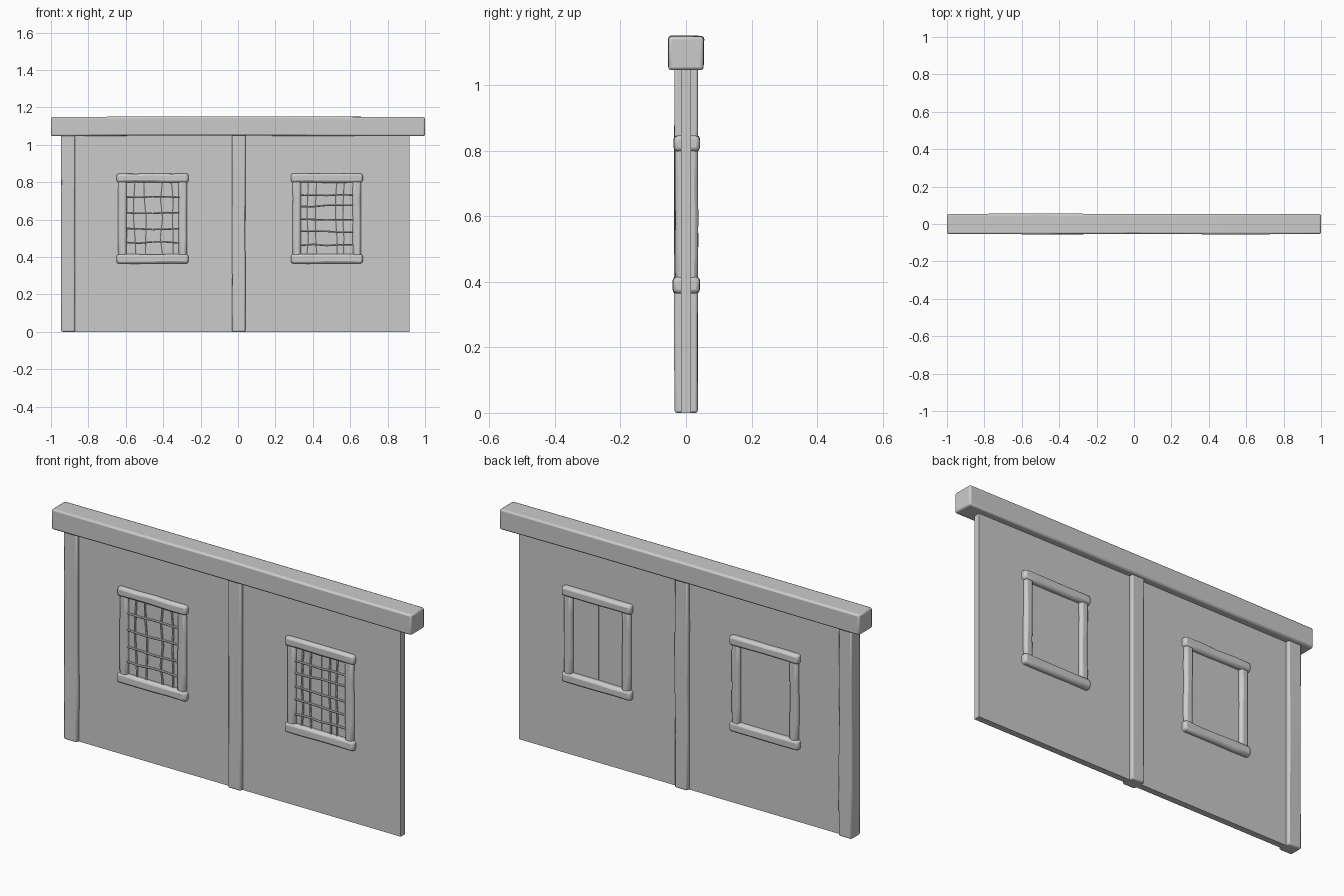
import bpy, bmesh, random

if "Cube" in bpy.data.objects:
    bpy.data.objects.remove(bpy.data.objects["Cube"])

random.seed(4)


def timber(name, x, y, z, bevel, wobble=0.0, bow=0.0, segments=2):
    """Bevelled box from (min, max) ranges, slightly uneven along its longest side."""
    lo, hi = zip(x, y, z)
    size = [b - a for a, b in zip(lo, hi)]
    axis = size.index(max(size))
    bm = bmesh.new()
    bmesh.ops.create_cube(bm, size=1)
    for v in bm.verts:
        for i in range(3):
            v.co[i] = (lo[i] + hi[i]) / 2 + v.co[i] * size[i]
    if wobble or bow:
        long_edges = [e for e in bm.edges
                      if abs(e.verts[0].co[axis] - e.verts[1].co[axis]) > size[axis] / 2]
        bmesh.ops.subdivide_edges(bm, edges=long_edges, cuts=3, use_grid_fill=True)
        for v in bm.verts:
            t = (v.co[axis] - lo[axis]) / size[axis]
            if 0.01 < t < 0.99:
                for i in range(3):
                    if i != axis:
                        v.co[i] += random.uniform(-wobble, wobble)
                if axis == 0:
                    v.co.z += bow * 4 * t * (1 - t)
    me = bpy.data.meshes.new(name)
    bm.to_mesh(me)
    bm.free()
    ob = bpy.data.objects.new(name, me)
    bpy.context.collection.objects.link(ob)
    if bevel:
        mod = ob.modifiers.new("Bevel", 'BEVEL')
        mod.width = bevel
        mod.segments = segments
        mod.limit_method = 'ANGLE'
        mod.angle_limit = 0.7
    bpy.ops.object.select_all(action='DESELECT')
    ob.select_set(True)
    bpy.context.view_layer.objects.active = ob
    bpy.ops.object.shade_smooth_by_angle(angle=0.6)
    return ob


def lattice(name, paths, radius):
    """Crooked thin bars as one tube mesh."""
    cu = bpy.data.curves.new(name, 'CURVE')
    cu.dimensions = '3D'
    cu.bevel_depth = radius
    cu.bevel_resolution = 1
    cu.use_fill_caps = True
    for pts in paths:
        sp = cu.splines.new('POLY')
        sp.points.add(len(pts) - 1)
        for p, co in zip(sp.points, pts):
            p.co = (*co, 1)
    ob = bpy.data.objects.new(name, cu)
    bpy.context.collection.objects.link(ob)
    bpy.ops.object.select_all(action='DESELECT')
    ob.select_set(True)
    bpy.context.view_layer.objects.active = ob
    bpy.ops.object.convert(target='MESH')
    bpy.ops.object.shade_smooth_by_angle(angle=1.0)


def window(side, cx, columns, rows):
    # frame: lintel, sill and two jambs passing through the wall
    timber(side + "_lintel", (cx - 0.192, cx + 0.192), (-0.037, 0.042), (0.798, 0.846), 0.012, 0.002)
    timber(side + "_sill", (cx - 0.192, cx + 0.192), (-0.04, 0.042), (0.365, 0.415), 0.012, 0.002)
    for tag, dx in (("left", -0.161), ("right", 0.161)):
        timber(f"{side}_{tag}_jamb", (cx + dx - 0.022, cx + dx + 0.022),
               (-0.033, 0.036), (0.4, 0.81), 0.012, 0.002)
    # narrow seam in the pane, seen on both faces
    timber(side + "_pane_seam", (cx - 0.002, cx + 0.002), (-0.0175, 0.0175), (0.41, 0.80), 0)
    # lattice on the front only
    paths = []
    for dx in columns:
        paths.append([(cx + dx + random.uniform(-0.007, 0.007), -0.02, 0.405 + 0.1 * i)
                      for i in range(5)])
    for z in rows:
        paths.append([(cx - 0.145 + 0.0725 * i, -0.023, z + random.uniform(-0.004, 0.004))
                      for i in range(5)])
    lattice(side + "_lattice", paths, 0.005)


# wall panel
timber("wall", (-0.91, 0.916), (-0.016, 0.016), (0, 1.08), 0)

# posts
timber("left_post", (-0.945, -0.872), (-0.035, 0.036), (0, 1.07), 0.007, 0.002)
timber("centre_post", (-0.032, 0.039), (-0.035, 0.036), (0, 1.07), 0.007, 0.002)

# top beam
timber("top_beam", (-1, 1), (-0.054, 0.054), (1.046, 1.149), 0.009, 0.002, 0.003)

# windows
window("left_window", -0.457, (-0.096, -0.04, 0.048, 0.105), (0.72, 0.637, 0.55, 0.478))
window("right_window", 0.475, (-0.105, -0.057, 0.048, 0.092), (0.73, 0.673, 0.602, 0.535, 0.464))
